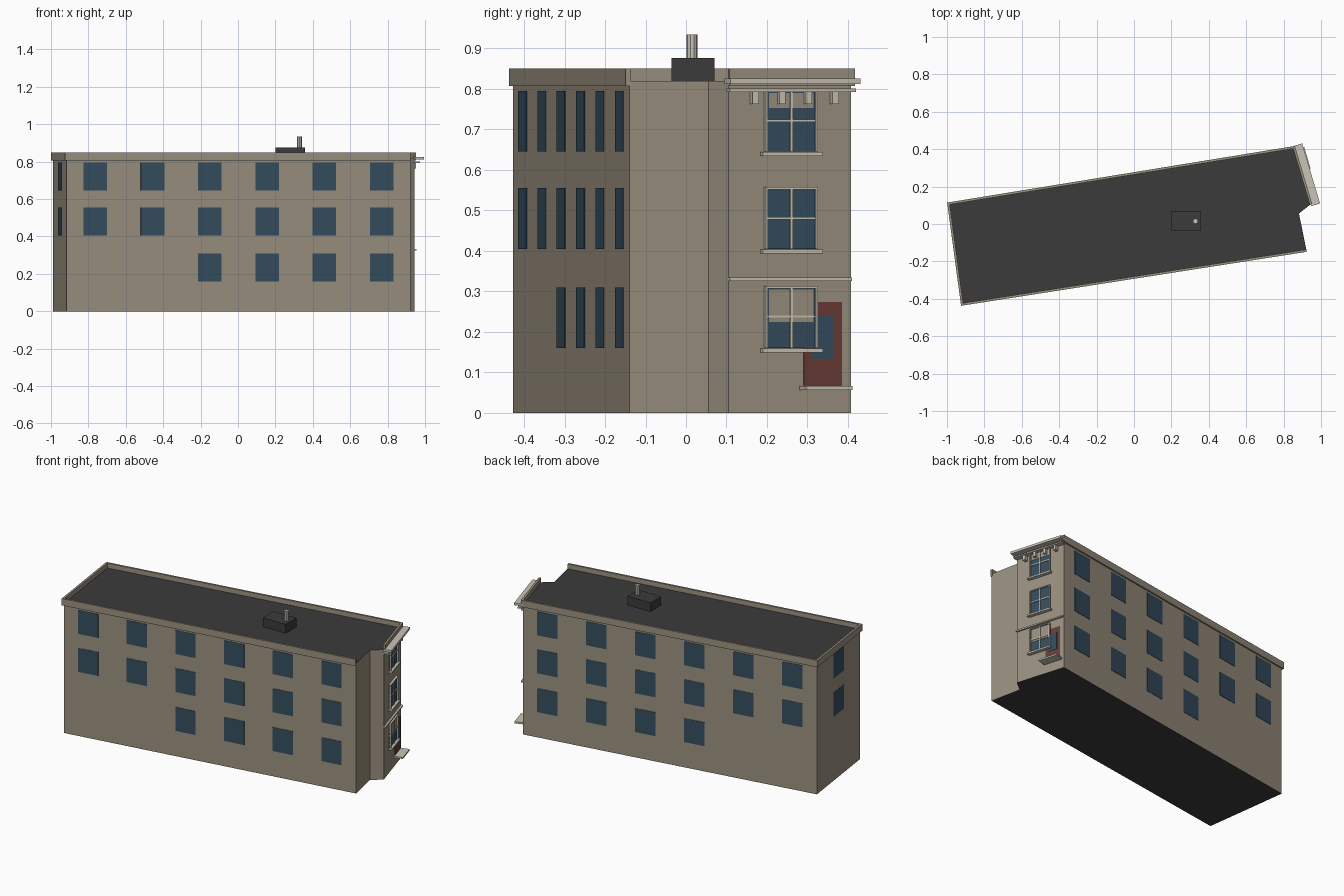
import bpy, bmesh, math
from mathutils import Vector, Matrix

if "Cube" in bpy.data.objects:
    bpy.data.objects.remove(bpy.data.objects["Cube"])


def material(name, r, g, b):
    m = bpy.data.materials.new(name)
    m.diffuse_color = (r, g, b, 1)
    m.use_nodes = True
    m.node_tree.nodes["Principled BSDF"].inputs["Base Color"].default_value = m.diffuse_color
    return m


STONE = material("stone", 0.32, 0.28, 0.215)
ROOF = material("dark roofing", 0.044, 0.044, 0.044)
GLASS = material("blue glass", 0.036, 0.075, 0.115)
TRIM = material("pale trim", 0.58, 0.55, 0.47)
DOOR = material("red door", 0.15, 0.045, 0.038)

# Footprint corners, counter-clockwise
FL, FR = Vector((-0.917, -0.427)), Vector((0.922, -0.14))
NOTCH, FA, FB = Vector((0.882, 0.056)), Vector((0.944, 0.105)), Vector((0.854, 0.407))
BL = Vector((-0.989, 0.107))


def finish(name, bm, *mats):
    bmesh.ops.recalc_face_normals(bm, faces=bm.faces)
    me = bpy.data.meshes.new(name)
    bm.to_mesh(me)
    bm.free()
    for m in mats:
        me.materials.append(m)
    ob = bpy.data.objects.new(name, me)
    bpy.context.collection.objects.link(ob)
    return ob


def wall_frame(p, q):
    """Local x runs along the wall, local -y points outward."""
    d = (q - p).normalized()
    return Matrix(((d.x, -d.y, 0, p.x), (d.y, d.x, 0, p.y), (0, 0, 1, 0), (0, 0, 0, 1)))


def boxes(name, mat, frame, specs):
    """specs: (s0, s1, d0, d1, z0, z1) with s along the wall and d outward."""
    bm = bmesh.new()
    for s0, s1, d0, d1, z0, z1 in specs:
        m = (frame @ Matrix.Translation(((s0 + s1) / 2, -(d0 + d1) / 2, (z0 + z1) / 2))
             @ Matrix.Diagonal((s1 - s0, d1 - d0, z1 - z0, 1)))
        bmesh.ops.create_cube(bm, size=1, matrix=m)
    return finish(name, bm, mat)


def offset_path(pts, d):
    """Mitred outward offset of an open counter-clockwise path."""
    dirs = [(b - a).normalized() for a, b in zip(pts, pts[1:])]
    norms = [Vector((v.y, -v.x)) for v in dirs]
    out = [pts[0] + norms[0] * d]
    for p, n, m in zip(pts[1:-1], norms, norms[1:]):
        out.append(p + (n + m) * d / (1 + n.dot(m)))
    return out + [pts[-1] + norms[-1] * d]


# Main block, dark on its roof and underside
bm = bmesh.new()
base = bm.faces.new([bm.verts.new((p.x, p.y, 0)) for p in (FL, FR, NOTCH, FA, FB, BL)])
top = bmesh.ops.extrude_face_region(bm, geom=[base], use_keep_orig=True)["geom"]
bmesh.ops.translate(bm, vec=(0, 0, 0.82), verts=[g for g in top if isinstance(g, bmesh.types.BMVert)])
bm.normal_update()
for f in bm.faces:
    f.material_index = 1 if abs(f.normal.z) > 0.5 else 0
finish("main_block", bm, STONE, ROOF)

# Parapet round facade, back, left and front
path = [FA, FB, BL, FL, FR]
bm = bmesh.new()
rings = []
for o, i in zip(offset_path(path, 0.009), offset_path(path, -0.004)):
    rings.append([bm.verts.new((p.x, p.y, z)) for p, z in ((o, 0.807), (o, 0.85), (i, 0.85), (i, 0.807))])
for a, b in zip(rings, rings[1:]):
    for k in range(4):
        bm.faces.new((a[k], a[(k + 1) % 4], b[(k + 1) % 4], b[k]))
bm.faces.new(rings[0])
bm.faces.new(rings[-1])
finish("parapet", bm, STONE)

# Plain windows on the long walls and the left end
ROWS = ((0.16, 0.31), (0.405, 0.555), (0.645, 0.795))


def long_windows(name, p, q, first_is_blank):
    length, specs = (q - p).length, []
    for r, (z0, z1) in enumerate(ROWS):
        for c in range(6):
            blank = c < 2 if first_is_blank else c > 3
            if r == 0 and blank:
                continue
            s = 0.156 + c * (length - 0.312) / 5
            specs.append((s - 0.064, s + 0.064, -0.002, 0.002, z0, z1))
    boxes(name, GLASS, wall_frame(p, q), specs)


long_windows("front_windows", FL, FR, True)
long_windows("back_windows", FB, BL, False)
mid = (FL - BL).length / 2
boxes("left_windows", GLASS, wall_frame(BL, FL),
      [(mid - 0.064, mid + 0.064, -0.002, 0.002, z0, z1) for z0, z1 in ROWS[1:]])

# Entrance facade
F = wall_frame(FA, FB)
L = (FB - FA).length
boxes("cornice", TRIM, F, [(-0.01, 0.325, 0, 0.05, 0.812, 0.826), (-0.005, 0.32, 0, 0.03, 0.793, 0.801)])
boxes("cornice_brackets", TRIM, F,
      [(s - 0.008, s + 0.008, 0, 0.025, 0.763, 0.793) for s in (0.063, 0.132, 0.2, 0.269)])
boxes("string_course", TRIM, F, [(0, L, 0, 0.012, 0.326, 0.334)])

# Door with glass panel and step
boxes("door", DOOR, F, [(0.193, 0.291, -0.002, 0.003, 0.065, 0.274)])
boxes("door_glass", GLASS, F, [(0.213, 0.27, 0, 0.005, 0.132, 0.24)])
boxes("door_step", TRIM, F, [(0.183, 0.303, 0, 0.055, 0.057, 0.067)])

# Sash windows with frames, sills and roller blinds
S0, S1 = 0.092, 0.227
SC = (S0 + S1) / 2
glass, frames, blinds = [], [], []
for (z0, z1), rail, blind in zip(ROWS, (0.238, 0.481, 0.721), (0.224, None, 0.753)):
    glass.append((S0, S1, -0.002, 0.006, z0, z1))
    frames += [
        (S0, S0 + 0.006, 0, 0.014, z0, z1), (S1 - 0.006, S1, 0, 0.014, z0, z1),
        (SC - 0.003, SC + 0.003, 0, 0.011, z0, z1),
        (S0, S1, 0, 0.011, rail - 0.003, rail + 0.003),
        (S0, S1, 0, 0.014, z1 - 0.003, z1 + 0.003),
        (S0 - 0.01, S1 + 0.01, 0, 0.022, z0 - 0.011, z0 - 0.001)]
    if blind:
        blinds.append((S0 + 0.01, S1 - 0.01, 0, 0.008, blind, z1 - 0.005))
boxes("sash_glass", GLASS, F, glass)
boxes("sash_frames_and_sills", TRIM, F, frames)
boxes("window_blinds", STONE, F, blinds)

# Rooftop unit and vent pipe
boxes("rooftop_unit", ROOF, Matrix.Identity(4), [(0.2, 0.358, -0.07, 0.036, 0.815, 0.876)])
bm = bmesh.new()
bmesh.ops.create_cone(bm, cap_ends=True, segments=10, radius1=0.014, radius2=0.014, depth=0.06,
                      matrix=Matrix.Translation((0.328, 0.015, 0.905)))
finish("vent_pipe", bm, TRIM)
